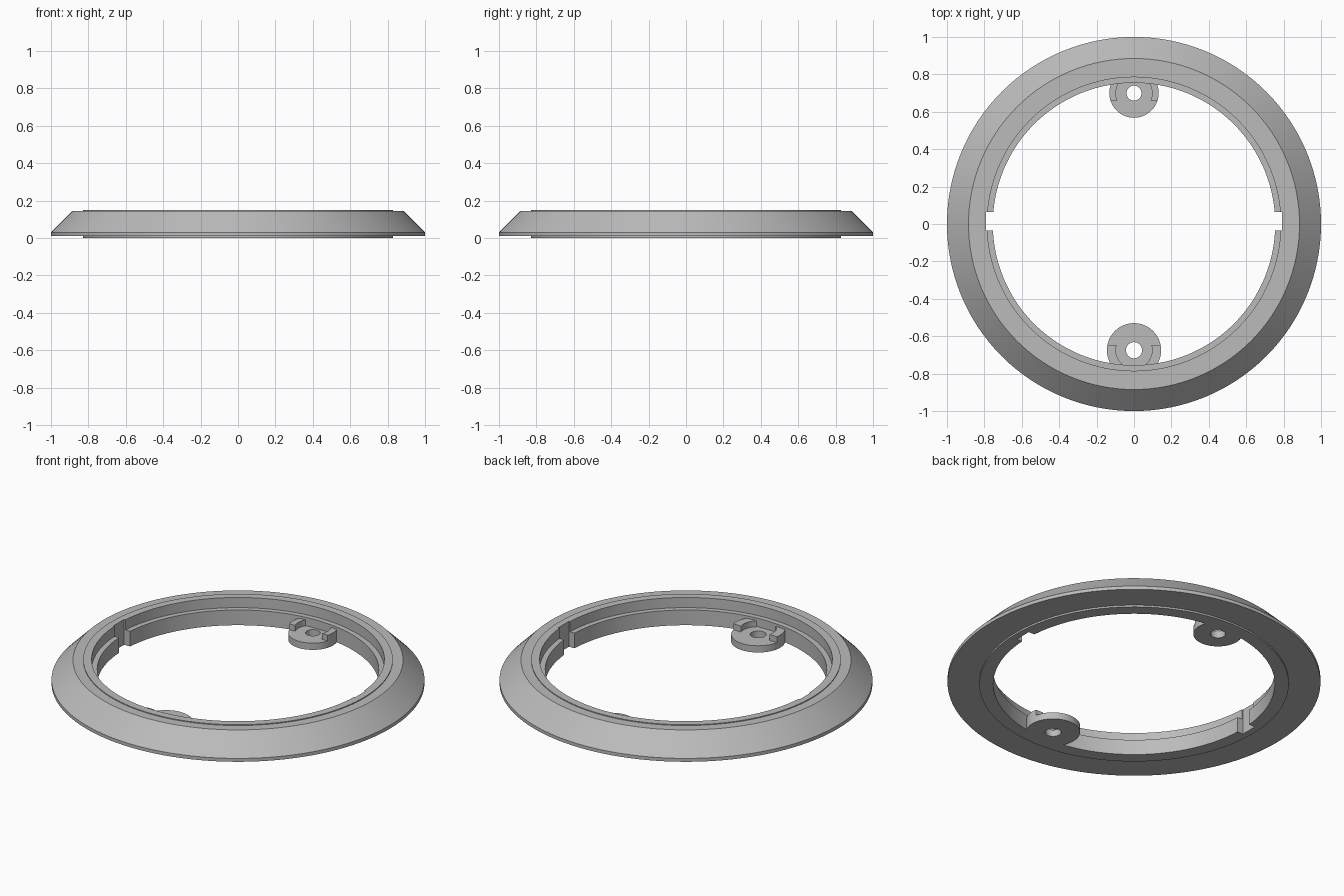
import bpy, bmesh, math
from math import sin, cos, radians, hypot

if "Cube" in bpy.data.objects:
    bpy.data.objects.remove(bpy.data.objects["Cube"])

grey = bpy.data.materials.new("plain grey")
grey.use_nodes = True
grey.diffuse_color = (0.5, 0.5, 0.5, 1)
grey.node_tree.nodes["Principled BSDF"].inputs["Base Color"].default_value = (0.5, 0.5, 0.5, 1)

SEGMENTS = 128
INNER = 0.755


def finish(bm, name):
    bmesh.ops.recalc_face_normals(bm, faces=bm.faces[:])
    mesh = bpy.data.meshes.new(name)
    bm.to_mesh(mesh)
    bm.free()
    mesh.materials.append(grey)
    ob = bpy.data.objects.new(name, mesh)
    bpy.context.collection.objects.link(ob)
    return ob


def loft(bm, sections, closed):
    """Join matching closed cross-sections, capping the ends of open strips."""
    rows = [[bm.verts.new(p) for p in s] for s in sections]
    n = len(rows[0])
    for i in range(len(rows) if closed else len(rows) - 1):
        a, b = rows[i], rows[(i + 1) % len(rows)]
        for j in range(n):
            k = (j + 1) % n
            bm.faces.new((a[j], a[k], b[k], b[j]))
    if not closed:
        bm.faces.new(rows[0])
        bm.faces.new(rows[-1])


# Bezel ring: sloped outside, low steps above and below, ledge inside
profile = [(1, 0.01), (1, 0.03), (0.885, 0.145), (0.83, 0.145), (0.83, 0.15),
           (0.785, 0.15), (0.785, 0.09), (INNER, 0.09), (INNER, 0), (0.83, 0), (0.83, 0.01)]
bm = bmesh.new()
turns = [math.tau * i / SEGMENTS for i in range(SEGMENTS)]
loft(bm, [[(r * cos(t), r * sin(t), z) for r, z in profile] for t in turns], True)
ring = finish(bm, "bezel_ring")

# Side notches through the inner lip
bm = bmesh.new()
for side in (-1, 1):
    box = bmesh.ops.create_cube(bm, size=1)["verts"]
    bmesh.ops.scale(bm, vec=(0.1, 0.1, 0.4), verts=box)
    bmesh.ops.translate(bm, vec=(side * 0.741, 0.015, 0.1), verts=box)
cutter = finish(bm, "notch_cutter")
cutter.hide_render = True
cut = ring.modifiers.new("notches", "BOOLEAN")
cut.object = cutter
cut.solver = "EXACT"
bpy.context.view_layer.objects.active = ring
ring.select_set(True)
bpy.ops.object.modifier_apply(modifier=cut.name)
bpy.data.objects.remove(cutter)
bpy.ops.object.shade_smooth_by_angle(angle=radians(20))


def screw_tab(name, end, centre, radius, hole, start, stop):
    """Round tab with a hole and a raised shoulder on each side."""
    def point(r, t, z):
        # Stop the tab just inside the ring wall
        x, y = r * cos(t), centre + r * sin(t)
        f = min(1, (INNER + 0.01) / hypot(x, y))
        return (x * f, end * y * f, z)

    def section(inner, outer, t, low, high, skew=0):
        return [point(inner, t, low), point(outer, t + skew, low),
                point(outer, t + skew, high), point(inner, t, high)]

    bm = bmesh.new()
    loft(bm, [section(hole, radius, math.tau * i / 64, 0, 0.04) for i in range(64)], True)
    finish(bm, name)
    for side, label in ((1, "left"), (-1, "right")):
        bm = bmesh.new()
        rows = []
        for i in range(13):
            t = radians(start + (stop - start) * i / 12)
            skew = radians(6) * (1 - i / 12)
            rows.append([(side * x, y, z) for x, y, z in
                         section(0.097, radius, t, 0.035, 0.075, skew)])
        loft(bm, rows, False)
        finish(bm, name + "_shoulder_" + label)


screw_tab("back_tab", 1, 0.70, 0.132, 0.04, -24, 31)
screw_tab("front_tab", -1, 0.675, 0.145, 0.043, -17, 49)
